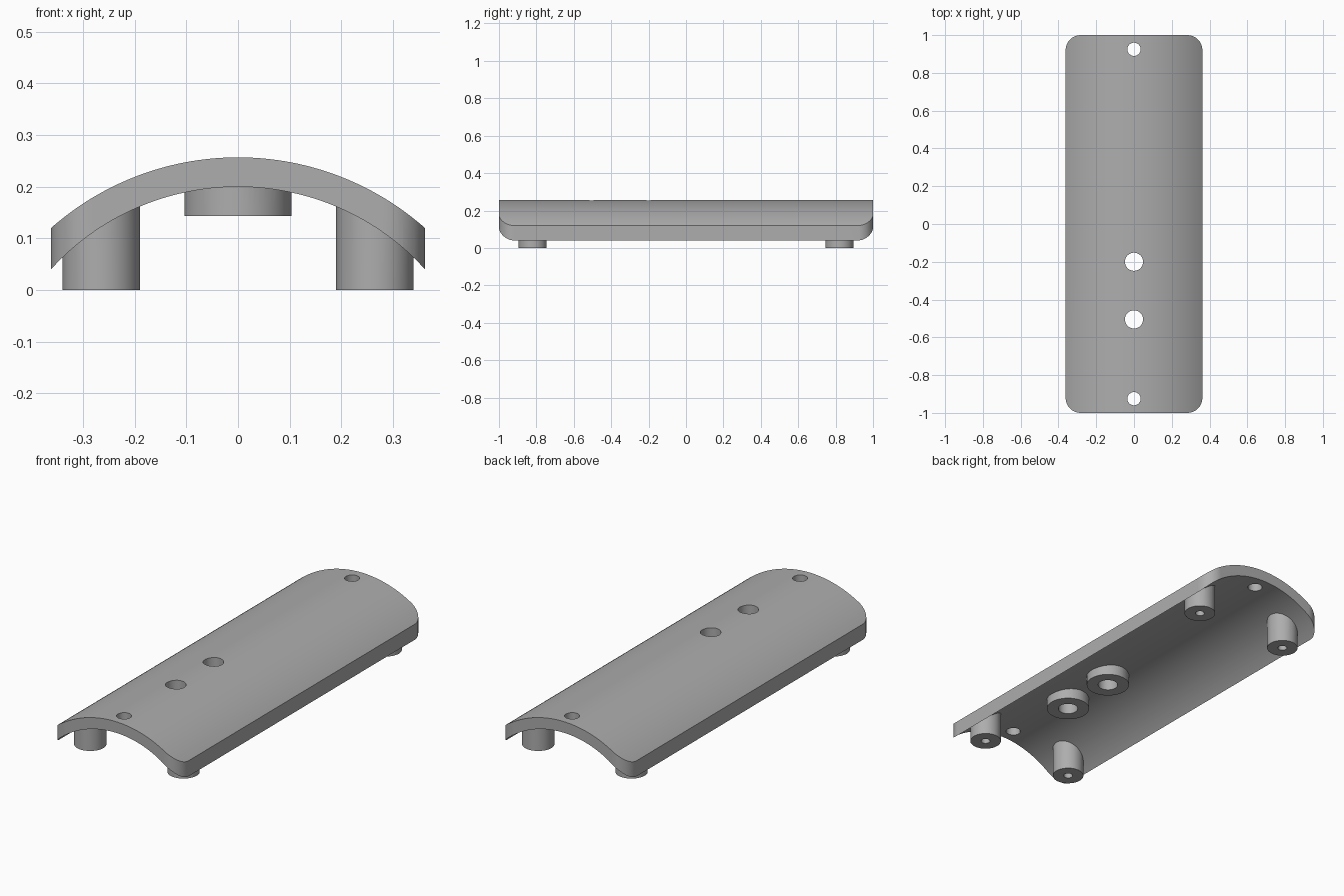
import bpy, bmesh, math

if "Cube" in bpy.data.objects:
    bpy.data.objects.remove(bpy.data.objects["Cube"])

CZ, R_OUT, R_IN = -0.29, 0.547, 0.49   # centre height and radii of the arched cover
HALF_W, CORNER = 0.362, 0.08

grey = bpy.data.materials.new("plain grey")
grey.diffuse_color = (0.42, 0.42, 0.42, 1)
grey.use_nodes = True
grey.node_tree.nodes["Principled BSDF"].inputs["Base Color"].default_value = grey.diffuse_color


def prism(name, pts, direction):
    """Extrude a closed 3D outline along a direction."""
    bm = bmesh.new()
    face = bm.faces.new([bm.verts.new(p) for p in pts])
    ext = bmesh.ops.extrude_face_region(bm, geom=[face])
    bmesh.ops.translate(bm, vec=direction,
                        verts=[g for g in ext["geom"] if isinstance(g, bmesh.types.BMVert)])
    return finish(name, bm)


def finish(name, bm):
    bmesh.ops.recalc_face_normals(bm, faces=bm.faces)
    me = bpy.data.meshes.new(name)
    bm.to_mesh(me)
    bm.free()
    me.materials.append(grey)
    ob = bpy.data.objects.new(name, me)
    bpy.context.collection.objects.link(ob)
    return ob


def cylinder(name, x, y, r, z0, z1=None, n=64):
    """Upright cylinder; without z1 its top follows the middle of the arched shell."""
    bm = bmesh.new()
    bmesh.ops.create_cone(bm, cap_ends=True, segments=n, radius1=r, radius2=r, depth=1)
    for v in bm.verts:
        v.co.x += x
        v.co.y += y
        if v.co.z < 0:
            v.co.z = z0
        else:
            v.co.z = z1 if z1 is not None else CZ + math.sqrt(0.5185 ** 2 - v.co.x ** 2)
    bmesh.ops.triangulate(bm, faces=[f for f in bm.faces if len(f.verts) > 4])
    return finish(name, bm)


def combine(target, other, operation):
    mod = target.modifiers.new("cut", 'BOOLEAN')
    mod.operation, mod.solver, mod.object = operation, 'EXACT', other
    bpy.context.view_layer.objects.active = target
    bpy.ops.object.modifier_apply(modifier=mod.name)
    bpy.data.objects.remove(other, do_unlink=True)


# Arched shell, slightly oversized
def arc(r, n=96):
    a = math.asin(0.42 / r)
    return [(r * math.sin(a * (2 * i / n - 1)), -1.1,
             CZ + r * math.cos(a * (2 * i / n - 1))) for i in range(n + 1)]


cover = prism("arched_cover", arc(R_OUT) + arc(R_IN)[::-1], (0, 2.2, 0))

# Trim to a rounded rectangle seen from above
outline = []
for k, (sx, sy) in enumerate([(1, 1), (-1, 1), (-1, -1), (1, -1)]):
    for i in range(17):
        a = math.pi / 2 * (k + i / 16)
        outline.append((sx * (HALF_W - CORNER) + CORNER * math.cos(a),
                        sy * (1 - CORNER) + CORNER * math.sin(a), -0.5))
combine(cover, prism("outline_cutter", outline, (0, 0, 1)), 'INTERSECT')

# Four mounting posts and two bosses underneath
posts = [(sx * 0.265, sy * 0.82) for sx in (-1, 1) for sy in (-1, 1)]
boss_y = (-0.2, -0.505)
for x, y in posts:
    combine(cover, cylinder("post", x, y, 0.075, 0), 'UNION')
for y in boss_y:
    combine(cover, cylinder("boss", 0, y, 0.104, 0.143), 'UNION')

# Through holes, then blind screw holes in the posts
for y, r in [(boss_y[0], 0.048), (boss_y[1], 0.048), (0.925, 0.035), (-0.925, 0.035)]:
    combine(cover, cylinder("hole_cutter", 0, y, r, -0.1, 0.4), 'DIFFERENCE')
for x, y in posts:
    combine(cover, cylinder("screw_cutter", x, y, 0.022, -0.1, 0.11, 32), 'DIFFERENCE')

# Smooth curved faces, sharp edges
bpy.ops.object.select_all(action='DESELECT')
cover.select_set(True)
bpy.context.view_layer.objects.active = cover
bpy.ops.object.shade_smooth_by_angle(angle=math.radians(30))
